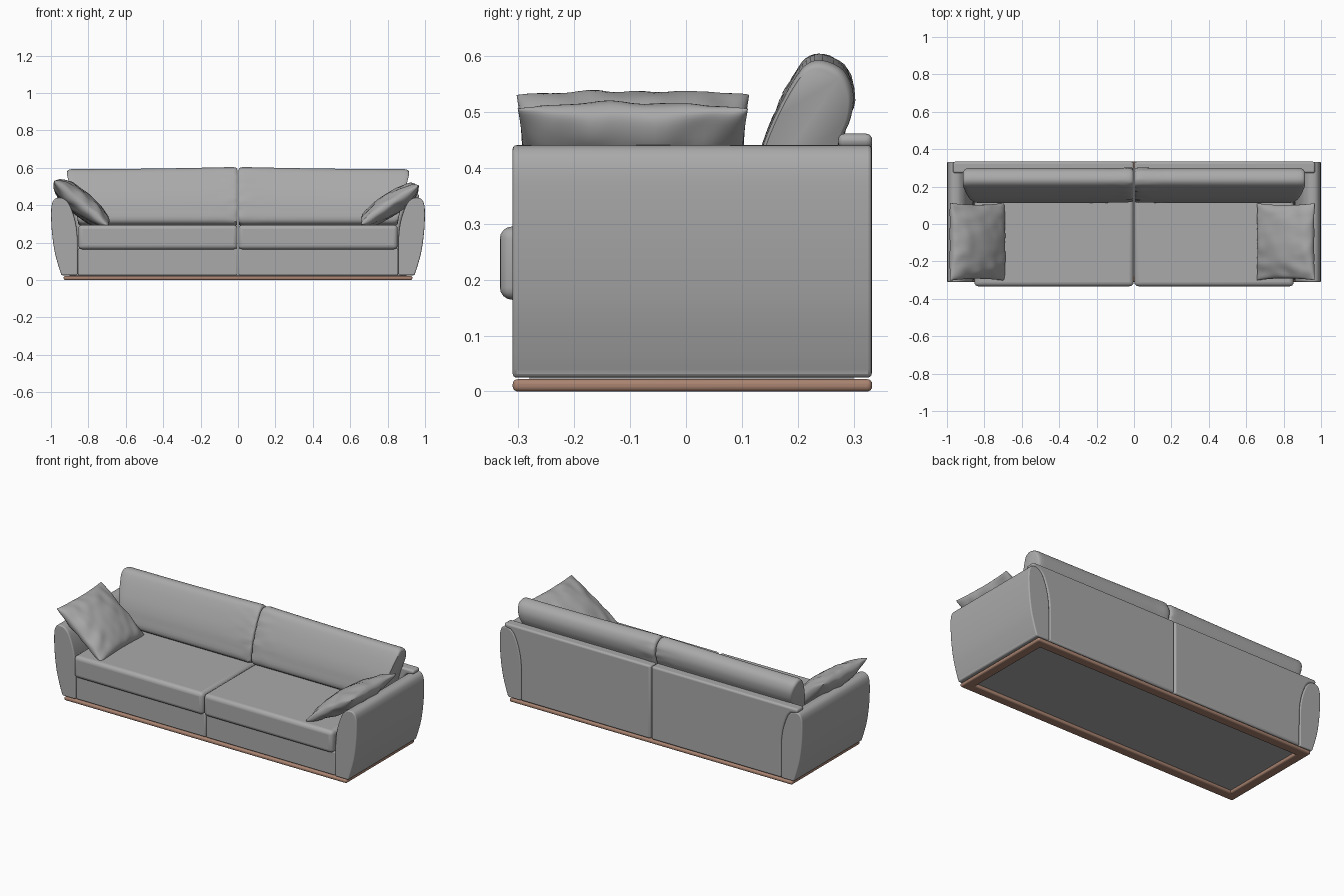
import bpy, bmesh, math
from mathutils import Vector, noise

if "Cube" in bpy.data.objects:
    bpy.data.objects.remove(bpy.data.objects["Cube"])


def material(name, rgb):
    m = bpy.data.materials.new(name)
    m.diffuse_color = (*rgb, 1)
    m.use_nodes = True
    m.node_tree.nodes["Principled BSDF"].inputs["Base Color"].default_value = m.diffuse_color
    return m


FABRIC = material("grey fabric", (0.40, 0.40, 0.40))
WOOD = material("brown wood", (0.40, 0.23, 0.165))


def finish(name, bm, mat, bevel=0, segments=4, angle=50):
    """Turn a bmesh into a smooth shaded object with optional rounded edges."""
    bmesh.ops.recalc_face_normals(bm, faces=bm.faces)
    me = bpy.data.meshes.new(name)
    bm.to_mesh(me)
    bm.free()
    me.materials.append(mat)
    ob = bpy.data.objects.new(name, me)
    bpy.context.collection.objects.link(ob)
    if bevel:
        mod = ob.modifiers.new("rounding", 'BEVEL')
        mod.width = bevel
        mod.segments = segments
        mod.limit_method = 'ANGLE'
        mod.angle_limit = math.radians(40)
    bpy.ops.object.select_all(action='DESELECT')
    bpy.context.view_layer.objects.active = ob
    ob.select_set(True)
    bpy.ops.object.shade_smooth_by_angle(angle=math.radians(angle))
    return ob


def box(name, x, y, z, mat, bevel):
    bm = bmesh.new()
    bmesh.ops.create_cube(bm, size=1)
    for v in bm.verts:
        v.co = [(a + b) / 2 + c * (b - a) for c, (a, b) in zip(v.co, (x, y, z))]
    return finish(name, bm, mat, bevel)


def spline(pts, n=5, closed=False):
    """Catmull-Rom curve through 2D points."""
    out, k = [], len(pts)
    get = (lambda i: pts[i % k]) if closed else (lambda i: pts[max(0, min(k - 1, i))])
    for i in range(k if closed else k - 1):
        p = [Vector(get(i + j)) for j in (-1, 0, 1, 2)]
        for s in range(n):
            t = s / n
            out.append(0.5 * (2 * p[1] + (p[2] - p[0]) * t
                              + (2 * p[0] - 5 * p[1] + 4 * p[2] - p[3]) * t * t
                              + (3 * p[1] - p[0] - 3 * p[2] + p[3]) * t ** 3))
    if not closed:
        out.append(Vector(pts[-1]))
    return out


def prism(name, profile, side, y0, y1, mat, bevel):
    """Extrude an xz profile along y."""
    bm = bmesh.new()
    f = bm.faces.new([bm.verts.new((side * p[0], y0, p[1])) for p in profile])
    ext = bmesh.ops.extrude_face_region(bm, geom=[f])
    for v in ext["geom"]:
        if isinstance(v, bmesh.types.BMVert):
            v.co.y = y1
    return finish(name, bm, mat, bevel)


def back_cushion(name, side):
    """Leaning yz section lofted along x, with rounded ends and soft creases."""
    prof = spline([(0.118, 0.31), (0.122, 0.38), (0.137, 0.44), (0.162, 0.50), (0.19, 0.553),
                   (0.215, 0.585), (0.245, 0.592), (0.282, 0.574), (0.299, 0.535),
                   (0.295, 0.49), (0.277, 0.44), (0.26, 0.32), (0.19, 0.288)], 4, True)
    mid = Vector((0.20, 0.44))
    ends = [(0, 0.90), (0.004, 0.95), (0.012, 0.98), (0.025, 1)]
    stations = ends + [(0.025 + 0.95 * i / 40, 1) for i in range(1, 40)]
    stations += [(1 - t, s) for t, s in reversed(ends)]
    bm = bmesh.new()
    rings = []
    for t, s in stations:
        ring = []
        for p in prof:
            q = mid + (p - mid) * s
            width = 0.855 + 0.06 * max(0, min(1, (p.y - 0.30) / 0.28))
            x = 0.003 + t * (width - 0.003)
            lift = 0.012 * (1 - t) ** 2 * max(0, (p.y - 0.4) / 0.19)
            crease = 0.010 * math.exp(-x / 0.06) * noise.noise(Vector((x * 12, p.x * 40, p.y * 40 + side)))
            ring.append(bm.verts.new((side * x, q.x + crease, q.y + lift)))
        rings.append(ring)
    n = len(prof)
    for a, b in zip(rings, rings[1:]):
        for i in range(n):
            bm.faces.new((a[i], a[(i + 1) % n], b[(i + 1) % n], b[i]))
    bm.faces.new(rings[0])
    bm.faces.new(rings[-1])
    return finish(name, bm, FABRIC)


def pillow(name, side, centre, lean, length, width, thick, seed):
    """Two puffed sheets sharing a pinched rim, leaning on the arm."""
    n = 32
    up = Vector((side * math.cos(lean), 0, math.sin(lean)))
    out = Vector((-side * math.sin(lean), 0, math.cos(lean)))
    bm = bmesh.new()
    rim = {}
    for face in (1, -1):
        grid = {}
        for i in range(n + 1):
            for j in range(n + 1):
                edge = i in (0, n) or j in (0, n)
                if edge and (i, j) in rim:
                    grid[i, j] = rim[i, j]
                    continue
                u = -math.cos(math.pi * i / n)
                v = -math.cos(math.pi * j / n)
                puff = max(0, (1 - u * u) * (1 - v * v))
                h = face * thick * puff ** 0.42
                # folds radiating from the corners and long shallow wrinkles
                fold = noise.noise(Vector((u * 2.2 + v, v * 3.5 - u, seed + face)))
                h += 0.016 * fold * puff ** 0.25 * (1.2 - puff)
                a = u * length * (1 - 0.05 * (1 - v * v))
                b = v * width * (1 - 0.05 * (1 - u * u))
                co = Vector(centre) + up * a + out * h + Vector((0, b, 0))
                grid[i, j] = bm.verts.new(co)
                if edge:
                    rim[i, j] = grid[i, j]
        for i in range(n):
            for j in range(n):
                bm.faces.new((grid[i, j], grid[i + 1, j], grid[i + 1, j + 1], grid[i, j + 1]))
    return finish(name, bm, FABRIC)


# Curve shared by the inside of the arm and the edge of the back panel
inner = [(0.858, 0.025), (0.858, 0.15), (0.860, 0.25), (0.874, 0.33), (0.900, 0.40), (0.925, 0.43)]
outer = [(0.950, 0.440), (0.975, 0.436), (0.992, 0.415), (0.999, 0.37), (0.996, 0.27),
         (0.982, 0.16), (0.960, 0.075), (0.943, 0.025)]
arm_profile = spline(inner + outer)
back_profile = spline(inner) + [Vector(p) for p in ((0.968, 0.437), (0.968, 0.461), (0.002, 0.461), (0.002, 0.025))]

for side, tag in ((-1, "left"), (1, "right")):
    def span(a, b):
        return tuple(sorted((side * a, side * b)))

    prism(tag + "_arm", arm_profile, side, -0.31, 0.332, FABRIC, 0.012)
    prism(tag + "_back_panel", back_profile, side, 0.272, 0.333, FABRIC, 0.011)
    box(tag + "_base", span(0.002, 0.857), (-0.305, 0.275), (0.025, 0.168), FABRIC, 0.008)
    box(tag + "_seat_cushion", span(0.002, 0.854), (-0.333, 0.272), (0.164, 0.295), FABRIC, 0.022)
    back_cushion(tag + "_back_cushion", side)
    # Side rail of the plinth
    box(tag + "_plinth_rail", span(0.872, 0.932), (-0.30, 0.32), (0, 0.022), WOOD, 0.009)

# Front and back rails of the plinth
box("front_plinth_rail", (-0.932, 0.932), (-0.31, -0.25), (0, 0.022), WOOD, 0.009)
box("back_plinth_rail", (-0.932, 0.932), (0.273, 0.333), (0, 0.022), WOOD, 0.009)
# Thin hidden support joining plinth and body
box("plinth_spacer", (-0.90, 0.90), (-0.28, 0.30), (0.019, 0.027), FABRIC, 0)

# Loose pillows leaning on the arms
pillow("left_pillow", -1, (-0.838, -0.095, 0.408), math.radians(40), 0.190, 0.208, 0.066, 3.1)
pillow("right_pillow", 1, (0.812, -0.095, 0.402), math.radians(34), 0.186, 0.206, 0.060, 8.7)
